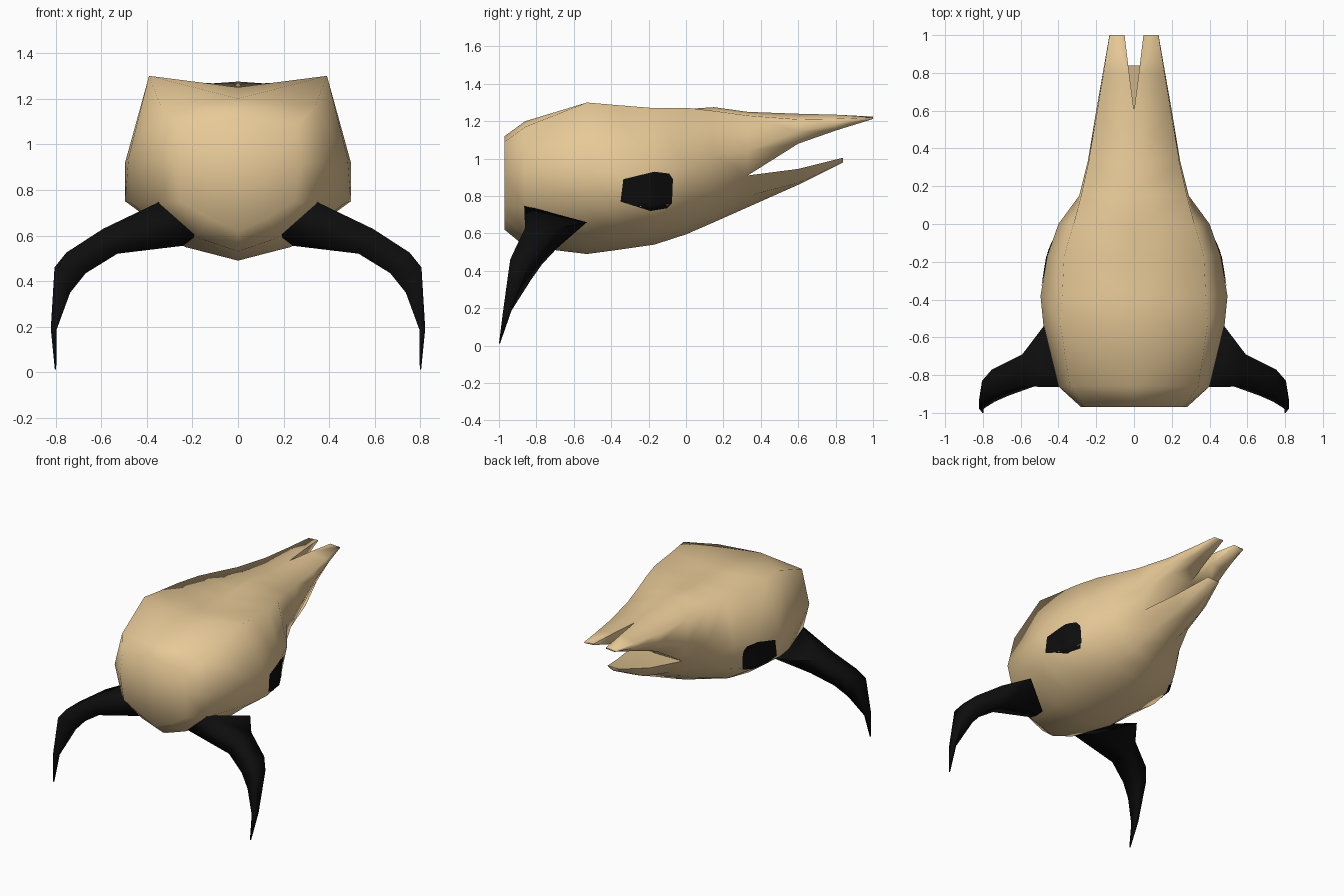
import bpy, bmesh, math
from mathutils import Vector
from mathutils.bvhtree import BVHTree

if "Cube" in bpy.data.objects:
    bpy.data.objects.remove(bpy.data.objects["Cube"])


def material(name, color):
    m = bpy.data.materials.new(name)
    m.diffuse_color = (*color, 1)
    m.use_nodes = True
    m.node_tree.nodes["Principled BSDF"].inputs["Base Color"].default_value = m.diffuse_color
    return m


bone = material("bone", (0.80, 0.585, 0.31))
black = material("black", (0.004, 0.004, 0.0045))


def bridge(bm, a, b, closed=False):
    """Join two equal rows of vertices with quads."""
    n = len(a)
    for i in range(n if closed else n - 1):
        j = (i + 1) % n
        bm.faces.new((a[i], a[j], b[j], b[i]))


def finish(bm, name, mat, angle):
    """Mirror the half shape across x = 0 and make it an object."""
    bmesh.ops.mirror(bm, geom=bm.verts[:] + bm.edges[:] + bm.faces[:],
                     axis='X', merge_dist=0.0005)
    bmesh.ops.remove_doubles(bm, verts=bm.verts, dist=0.0005)
    bmesh.ops.recalc_face_normals(bm, faces=bm.faces)
    me = bpy.data.meshes.new(name)
    bm.to_mesh(me)
    bm.free()
    me.materials.append(mat)
    ob = bpy.data.objects.new(name, me)
    bpy.context.collection.objects.link(ob)
    bpy.ops.object.select_all(action='DESELECT')
    ob.select_set(True)
    bpy.context.view_layer.objects.active = ob
    bpy.ops.object.shade_smooth_by_angle(angle=math.radians(angle))
    return ob


# Skull: half sections from the flat front to the mouth corner
# y, top z, ridge x, ridge z, side x, side upper z, lower x, lower z, bottom z
sections = [
    (-0.97, 1.12, 0.26, 1.09, 0.28, 0.92, 0.25, 0.75, 0.62),
    (-0.86, 1.20, 0.34, 1.17, 0.40, 0.93, 0.35, 0.74, 0.53),
    (-0.53, 1.25, 0.39, 1.30, 0.48, 0.94, 0.465, 0.74, 0.49),
    (-0.38, 1.25, 0.38, 1.287, 0.495, 0.92, 0.495, 0.75, 0.51),
    (-0.17, 1.255, 0.37, 1.27, 0.46, 0.92, 0.45, 0.74, 0.54),
    (0.00, 1.265, 0.32, 1.272, 0.40, 0.95, 0.36, 0.77, 0.595),
    (0.15, 1.275, 0.28, 1.255, 0.29, 1.02, 0.27, 0.84, 0.66),
    (0.33, 1.25, 0.24, 1.23, 0.245, 1.04, 0.20, 0.91, 0.74),
]
bm = bmesh.new()
rows = []
for y, zt, xr, zr, xs, zs, xl, zl, zb in sections:
    pts = [(0, zt), (xr, zr), (xs, zs), (xl, zl), (xl * 0.5, zb + 0.06), (0, zb)]
    rows.append([bm.verts.new((x, y, z)) for x, z in pts])
for a, b in zip(rows, rows[1:]):
    bridge(bm, a, b)
bm.faces.new(rows[0])

# Snout: roof of the mouth, then a pair of prongs
corner = rows[-1]
inner = bm.verts.new((0, 0.33, 0.91))
prev = [*corner[:4], inner]
# y, inner x, outer x, top z, edge z, bottom z
for i, (y, xi, xo, zt, ze, zb) in enumerate([
        (0.60, 0.0, 0.20, 1.24, 1.21, 1.08),
        (0.80, 0.026, 0.165, 1.235, 1.213, 1.15),
        (1.00, 0.05, 0.13, 1.225, 1.22, 1.212)]):
    pts = [(xi, zt), (xo * 0.97, ze), (xo, (ze + zb) / 2), (xo * 0.9, zb), (xi, zb + 0.005)]
    row = [bm.verts.new((x, y, z)) for x, z in pts]
    bridge(bm, prev, row, closed=i > 0)
    prev = row
bm.faces.new(prev)

# Lower jaw: tapers to a blunt tip
prev = [inner, *corner[3:]]
for y, w, zt, zb in [(0.60, 0.13, 0.945, 0.86), (0.84, 0.05, 1.005, 0.98)]:
    pts = [(0, zt), (w, zt), (w * 0.6, zb + 0.01), (0, zb)]
    row = [bm.verts.new((x, y, z)) for x, z in pts]
    bridge(bm, prev, row)
    prev = row
bm.faces.new(prev)
bmesh.ops.recalc_face_normals(bm, faces=bm.faces)
surface = BVHTree.FromBMesh(bm)
finish(bm, "skull", bone, 89)

# Eyes: dark patches laid on the sides of the skull
outline = [(-0.35, 0.77), (-0.335, 0.89), (-0.17, 0.93), (-0.09, 0.92),
           (-0.07, 0.89), (-0.075, 0.76), (-0.10, 0.735), (-0.19, 0.72)]
bm = bmesh.new()
bm.faces.new([bm.verts.new((0, y, z)) for y, z in outline])
bmesh.ops.poke(bm, faces=bm.faces[:])
bmesh.ops.subdivide_edges(bm, edges=bm.edges[:], cuts=5, use_grid_fill=True)
for v in bm.verts:
    hit = surface.ray_cast(Vector((2, v.co.y, v.co.z)), Vector((-1, 0, 0)))[0]
    v.co.x = hit.x + 0.005
finish(bm, "eyes", black, 89)

# Horns: four-sided, curving out and down to a point
base = [(0.34, -0.865, 0.75), (0.47, -0.53, 0.66), (0.24, -0.68, 0.555), (0.17, -0.86, 0.61)]
# centre x, y, z, half depth, half thickness, angle
path = [
    (0.56, -0.775, 0.575, 0.085, 0.063, 60),
    (0.71, -0.84, 0.48, 0.07, 0.062, 47),
    (0.77, -0.885, 0.405, 0.055, 0.065, 58),
    (0.808, -0.955, 0.19, 0.022, 0.013, 10),
    (0.80, -0.997, 0.012, 0.003, 0.003, 0),
]
bm = bmesh.new()
prev = [bm.verts.new(p) for p in base]
bm.faces.new(prev)
for x, y, z, hy, hn, ang in path:
    c, s = hn * math.cos(math.radians(ang)), hn * math.sin(math.radians(ang))
    row = [bm.verts.new((x + k * c, y + d * hy, z + k * s))
           for k, d in ((1, -1), (1, 1), (-1, 1), (-1, -1))]
    bridge(bm, prev, row, closed=True)
    prev = row
bm.faces.new(prev)
finish(bm, "horns", black, 100)
